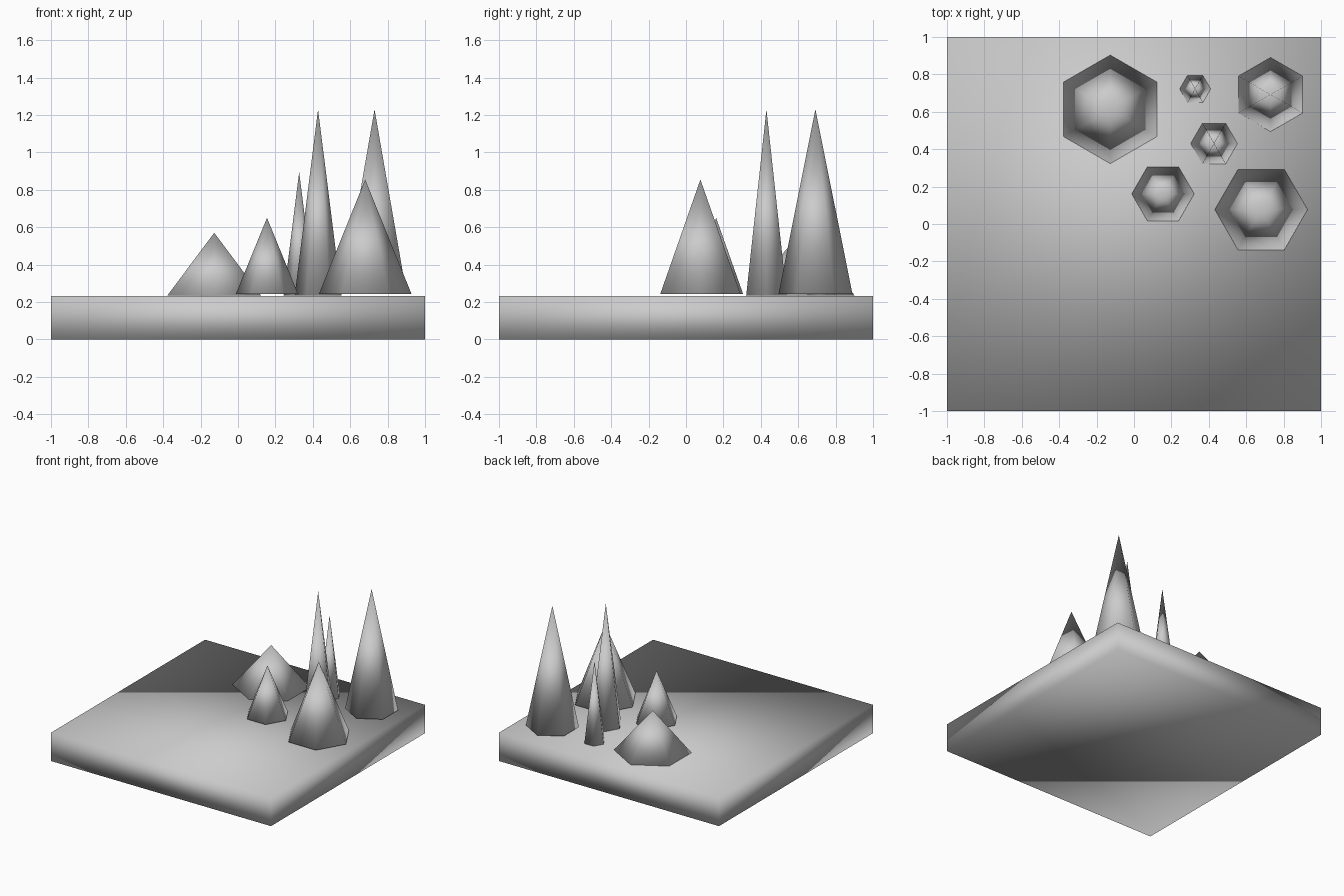
import bpy
import math

if "Cube" in bpy.data.objects:
    bpy.data.objects.remove(bpy.data.objects["Cube"])

TOP = 0.233   # top of the slab


def smooth(obj):
    for p in obj.data.polygons:
        p.use_smooth = True


def spike(name, x, y, radius, base, apex, turn):
    """Six-sided cone; turn is the angle of its first corner from the x axis."""
    bpy.ops.mesh.primitive_cone_add(vertices=6, radius1=radius, radius2=0,
                                    depth=apex - base,
                                    location=(x, y, (base + apex) / 2))
    obj = bpy.context.object
    obj.name = name
    # the primitive's first corner lies on the y axis
    obj.rotation_euler.z = math.radians(turn - 90)
    bpy.ops.object.transform_apply(location=False, rotation=True, scale=False)
    smooth(obj)


# square ground slab
bpy.ops.mesh.primitive_cube_add(size=1, location=(0, 0, TOP / 2))
slab = bpy.context.object
slab.name = "ground_slab"
slab.scale = (2, 2, TOP)
bpy.ops.object.transform_apply(location=False, rotation=False, scale=True)
smooth(slab)

# spikes: x, y, radius, base height, apex height, corner angle
spikes = {
    "broad_low_spike":   (-0.127, 0.613, 0.290, 0.234, 0.57, 90),
    "thin_spike":        (0.327, 0.722, 0.083, 0.234, 0.895, 0),
    "tall_wide_spike":   (0.730, 0.692, 0.198, 0.242, 1.23, 90),
    "tall_narrow_spike": (0.428, 0.430, 0.125, 0.234, 1.23, 0),
    "small_spike":       (0.155, 0.161, 0.167, 0.242, 0.65, 0),
    "front_wide_spike":  (0.680, 0.077, 0.248, 0.242, 0.855, 0),
}
for name, dims in spikes.items():
    spike(name, *dims)
